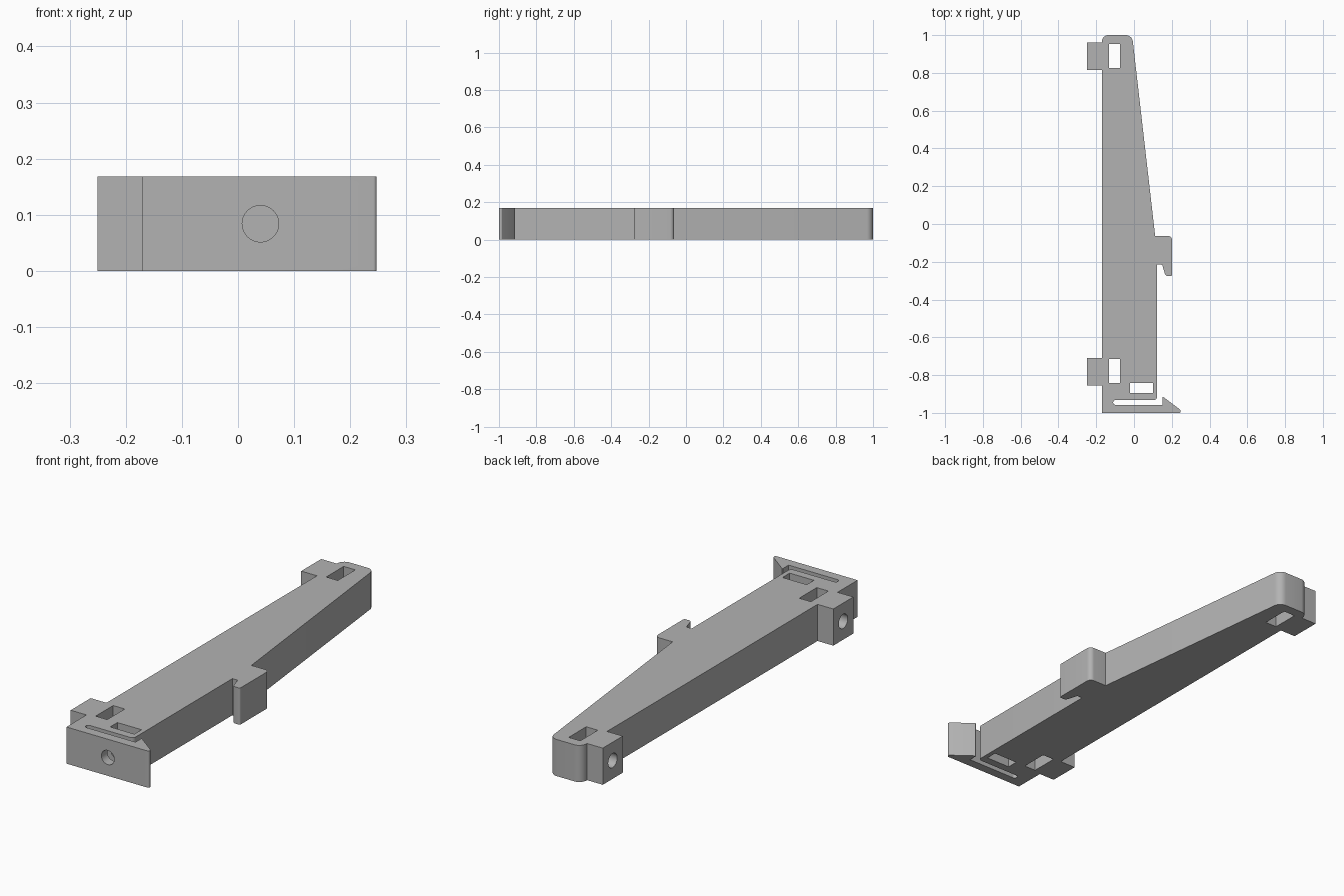
import bpy, bmesh, math
from mathutils import Vector, Matrix

HEIGHT = 0.168

cube = bpy.data.objects.get("Cube")
if cube:
    bpy.data.objects.remove(cube, do_unlink=True)

grey = bpy.data.materials.new("plain grey")
grey.use_nodes = True
colour = (0.45, 0.45, 0.45, 1)
grey.diffuse_color = colour
grey.node_tree.nodes["Principled BSDF"].inputs["Base Color"].default_value = colour


def make_object(name, bm):
    bmesh.ops.recalc_face_normals(bm, faces=bm.faces)
    mesh = bpy.data.meshes.new(name)
    bm.to_mesh(mesh)
    bm.free()
    mesh.materials.append(grey)
    obj = bpy.data.objects.new(name, mesh)
    bpy.context.collection.objects.link(obj)
    return obj


def rounded(corners, steps=8):
    """Turn (x, y, radius) corners into an outline with true arc fillets."""
    out = []
    for i, (x, y, r) in enumerate(corners):
        p = Vector((x, y))
        if not r:
            out.append(p)
            continue
        a = (Vector(corners[i - 1][:2]) - p).normalized()
        b = (Vector(corners[(i + 1) % len(corners)][:2]) - p).normalized()
        half = a.angle(b) / 2
        start = p + a * (r / math.tan(half))
        centre = p + (a + b).normalized() * (r / math.sin(half))
        end = p + b * (r / math.tan(half))
        turn = (start - centre).angle_signed(end - centre)
        for k in range(steps + 1):
            spin = Matrix.Rotation(-turn * k / steps, 2)
            out.append(centre + spin @ (start - centre))
    return out


def extrude(name, points, z0, z1):
    bm = bmesh.new()
    face = bm.faces.new([bm.verts.new((p[0], p[1], z0)) for p in points])
    geom = bmesh.ops.extrude_face_region(bm, geom=[face])["geom"]
    verts = [v for v in geom if isinstance(v, bmesh.types.BMVert)]
    bmesh.ops.translate(bm, verts=verts, vec=(0, 0, z1 - z0))
    return make_object(name, bm)


def bore(name, start, end, radius):
    start, end = Vector(start), Vector(end)
    axis = end - start
    bm = bmesh.new()
    place = Matrix.Translation((start + end) / 2) @ axis.to_track_quat('Z', 'Y').to_matrix().to_4x4()
    bmesh.ops.create_cone(bm, cap_ends=True, segments=40, radius1=radius,
                          radius2=radius, depth=axis.length, matrix=place)
    return make_object(name, bm)


def mount_tab(y0, y1):
    return [(-0.17, y1, 0), (-0.25, y1, 0), (-0.25, y0, 0), (-0.17, y0, 0)]


# Bracket outline: barbed front latch, side hook, tapered arm, two mounting tabs
outline = [
    (-0.17, -1, 0), (0.247, -1, 0.006), (0.247, -0.985, 0.006),
    (0.15, -0.912, 0.003), (0.15, -0.957, 0),
    (-0.11, -0.957, 0.0115), (-0.11, -0.932, 0.0115),
    (0.122, -0.932, 0.018), (0.122, -0.215, 0),
    (0.149, -0.215, 0.008), (0.167, -0.275, 0.016), (0.202, -0.275, 0.008),
    (0.202, -0.063, 0.022), (0.112, -0.063, 0),
    (-0.01, 1, 0.038), (-0.17, 1, 0.035),
] + mount_tab(0.815, 0.96) + mount_tab(-0.855, -0.71)
bracket = extrude("bracket", rounded(outline), 0, HEIGHT)


# Through slots for nuts, and screw bores leading into them
def slot(name, x0, x1, y0, y1):
    return extrude(name, [(x0, y0), (x1, y0), (x1, y1), (x0, y1)], -0.1, HEIGHT + 0.1)


mid = HEIGHT / 2
cutters = [
    slot("rear_slot", -0.132, -0.073, 0.827, 0.954),
    slot("front_slot", -0.132, -0.073, -0.843, -0.716),
    slot("latch_slot", -0.022, 0.101, -0.895, -0.843),
    bore("rear_bore", (-0.3, 0.888, mid), (-0.1, 0.888, mid), 0.0325),
    bore("front_bore", (-0.3, -0.782, mid), (-0.1, -0.782, mid), 0.0325),
    bore("latch_bore", (0.04, -1.1, mid), (0.04, -0.87, mid), 0.0325),
]

bpy.ops.object.select_all(action='DESELECT')
bpy.context.view_layer.objects.active = bracket
bracket.select_set(True)
for cutter in cutters:
    cutter.hide_render = True
    mod = bracket.modifiers.new(cutter.name, 'BOOLEAN')
    mod.operation = 'DIFFERENCE'
    mod.solver = 'EXACT'
    mod.object = cutter
    bpy.ops.object.modifier_apply(modifier=mod.name)
    bpy.data.objects.remove(cutter, do_unlink=True)

# Smooth the small fillets and bores, keep the hard edges
bpy.ops.object.shade_smooth_by_angle(angle=math.radians(30))
